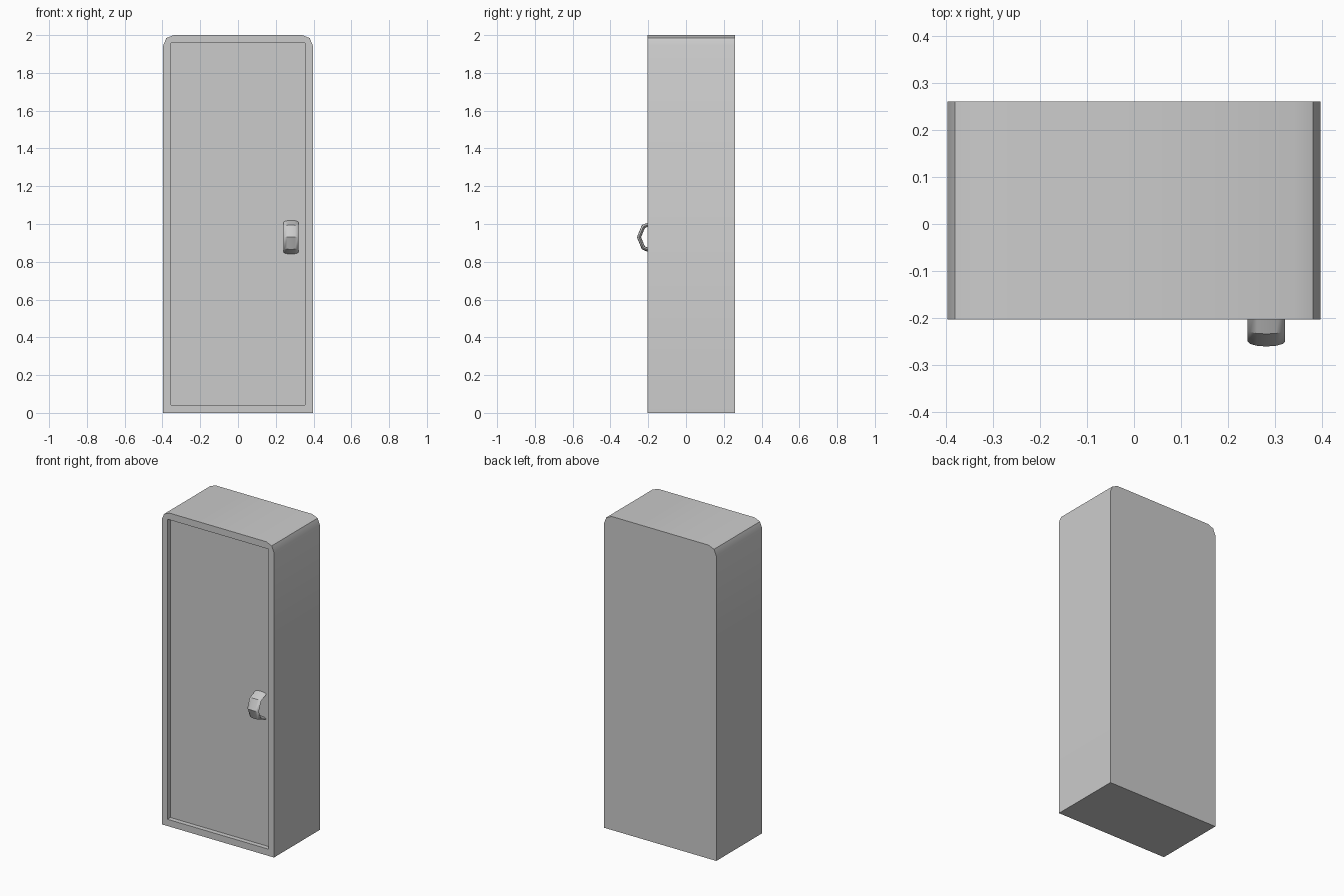
import bpy, bmesh, math

if "Cube" in bpy.data.objects:
    bpy.data.objects.remove(bpy.data.objects["Cube"])

W, Y0, Y1, H, R = 0.396, -0.203, 0.26, 2.0, 0.055   # body half width, front, back, height, corner radius
FRAME, DEPTH = 0.04, 0.03                           # front rim width, door recess depth


def make_object(name, bm, angle=30):
    bmesh.ops.recalc_face_normals(bm, faces=bm.faces)
    mesh = bpy.data.meshes.new(name)
    bm.to_mesh(mesh)
    bm.free()
    obj = bpy.data.objects.new(name, mesh)
    bpy.context.collection.objects.link(obj)
    bpy.ops.object.select_all(action='DESELECT')
    obj.select_set(True)
    bpy.context.view_layer.objects.active = obj
    bpy.ops.object.shade_smooth_by_angle(angle=math.radians(angle))
    return obj


# Cabinet body: box outline with two-segment rounded top corners, extruded back
right = [(W - R + R * math.cos(a), H - R + R * math.sin(a))
         for a in (0, math.pi / 4, math.pi / 2)]
outline = [(-W, 0), (W, 0)] + right + [(-x, z) for x, z in reversed(right)]
xi, z0, z1 = W - FRAME, FRAME + 0.003, H - FRAME - 0.003
inner = [(-xi, z0), (xi, z0), (xi, z1), (-xi, z1)]

bm = bmesh.new()


def ring(points, y):
    return [bm.verts.new((x, y, z)) for x, z in points]


def bridge(a, b):
    n = len(a)
    for i in range(n):
        bm.faces.new((a[i], a[(i + 1) % n], b[(i + 1) % n], b[i]))


front, back = ring(outline, Y0), ring(outline, Y1)
rim, door = ring(inner, Y0), ring(inner, Y0 + DEPTH)
bridge(front, back)
bm.faces.new(back)
# Raised rim around the recessed door
bm.faces.new((front[0], front[1], rim[1], rim[0]))
bm.faces.new((front[1], front[2], front[3], rim[2], rim[1]))
bm.faces.new((front[3], front[4], front[5], front[6], rim[3], rim[2]))
bm.faces.new((front[6], front[7], front[0], rim[0], rim[3]))
bridge(rim, door)
bm.faces.new(door)
make_object("cabinet_body", bm)

# Door handle: half of an eight-sided ring with a wide oval section
bm = bmesh.new()
MINOR = 12
rings = []
for i in range(5):
    a = math.pi / 2 + i * math.pi / 4
    section = []
    for j in range(MINOR):
        b = 2 * math.pi * j / MINOR
        r = 0.08 + 0.011 * math.sin(b)
        section.append((0.281 + 0.04 * math.cos(b),
                        -0.169 + r * math.cos(a),
                        0.93 + r * math.sin(a)))
    rings.append([bm.verts.new(p) for p in section])
for a, b in zip(rings, rings[1:]):
    bridge(a, b)
for end in (rings[0], rings[-1]):
    bm.faces.new(end)
make_object("door_handle", bm, 35)
